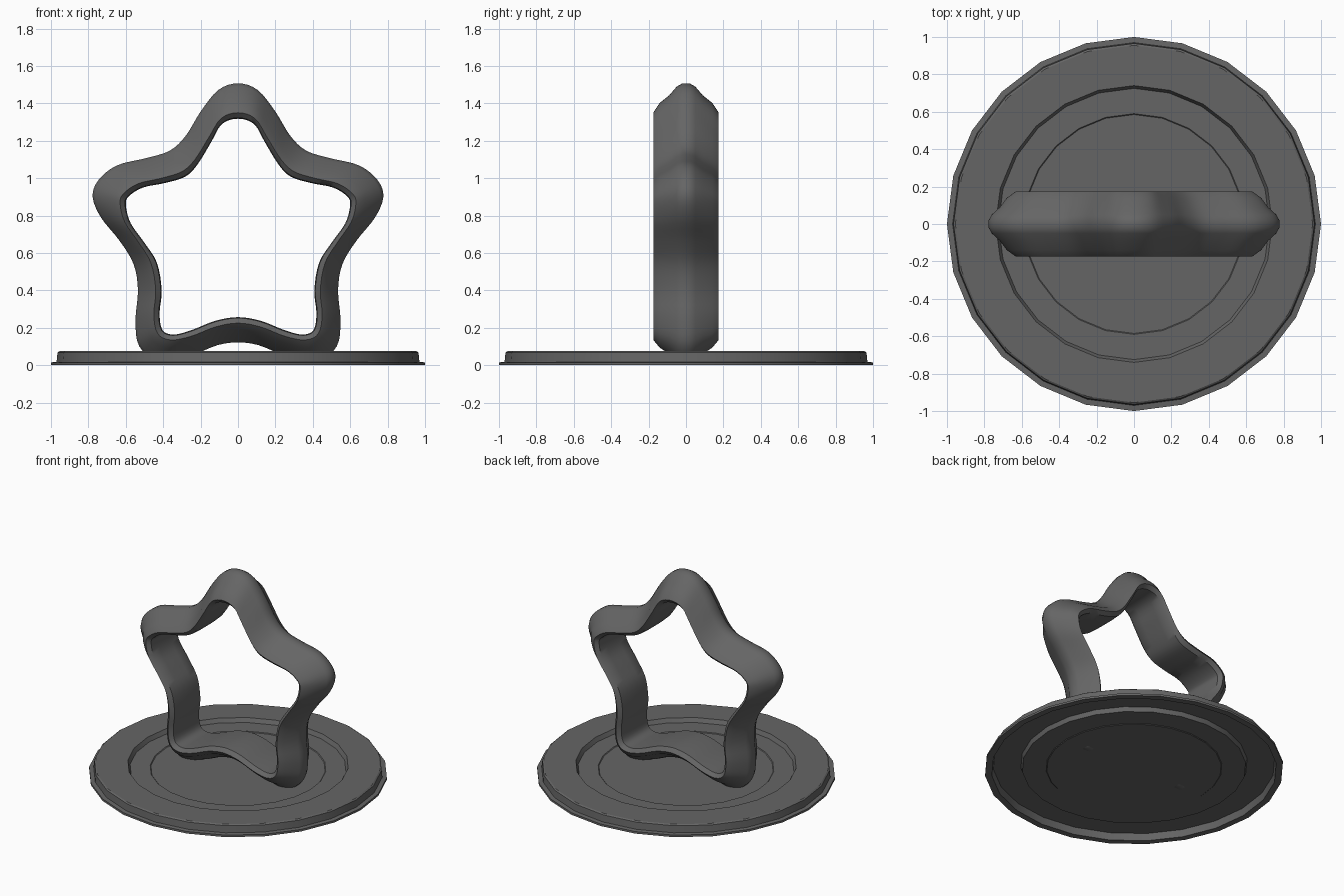
import bpy
import bmesh
import math
from mathutils import Vector

default_cube = bpy.data.objects.get("Cube")
if default_cube:
    bpy.data.objects.remove(default_cube, do_unlink=True)

# Single dark grey material
grey = bpy.data.materials.new("dark_grey")
grey.use_nodes = True
colour = (0.13, 0.13, 0.13, 1)
grey.diffuse_color = colour
grey.node_tree.nodes["Principled BSDF"].inputs["Base Color"].default_value = colour


def loft(name, sections, close_section, smooth_angle):
    """Skin a closed loop of matching cross-sections."""
    bm = bmesh.new()
    rings = [[bm.verts.new(p) for p in section] for section in sections]
    size = len(rings[0])
    steps = size if close_section else size - 1
    for i, ring in enumerate(rings):
        following = rings[(i + 1) % len(rings)]
        for j in range(steps):
            k = (j + 1) % size
            bm.faces.new((ring[j], ring[k], following[k], following[j]))
    bmesh.ops.remove_doubles(bm, verts=bm.verts[:], dist=0.0001)
    bmesh.ops.recalc_face_normals(bm, faces=bm.faces[:])
    mesh = bpy.data.meshes.new(name)
    bm.to_mesh(mesh)
    bm.free()
    mesh.materials.append(grey)
    obj = bpy.data.objects.new(name, mesh)
    bpy.context.collection.objects.link(obj)
    bpy.ops.object.select_all(action='DESELECT')
    obj.select_set(True)
    bpy.context.view_layer.objects.active = obj
    bpy.ops.object.shade_smooth_by_angle(angle=math.radians(smooth_angle))
    return obj


def smooth_loop(points, steps):
    """Catmull-Rom curve through a closed loop of points."""
    result = []
    n = len(points)
    for i in range(n):
        a, b, c, d = (points[(i + k) % n] for k in (-1, 0, 1, 2))
        for s in range(steps):
            t = s / steps
            result.append(0.5 * (2 * b + (c - a) * t
                                 + (2 * a - 5 * b + 4 * c - d) * t ** 2
                                 + (3 * b - a - 3 * c + d) * t ** 3))
    return result


def mirrored(half):
    """Complete a half outline that starts and ends on the centre line."""
    right = [Vector(p) for p in half]
    return right + [Vector((-p.x, p.y)) for p in reversed(right[1:-1])]


# Base: thin pressed dish with a rim flange and a sunken centre
dish_profile = [(0, .04), (.585, .04), (.59, .045), (.725, .045), (.74, .075),
                (.955, .075), (.965, .068), (.97, .018), (1, .015), (1, 0),
                (.955, 0), (.945, .05), (.76, .05), (.75, .018), (.59, .018),
                (.585, .014), (0, .014)]
SIDES = 24
dish = []
for i in range(SIDES):
    angle = math.tau * i / SIDES
    dish.append([(r * math.cos(angle), r * math.sin(angle), z)
                 for r, z in dish_profile])
loft("base_dish", dish, False, 30)

# Star band: side edge outline and outer ridge outline, top to bottom
edge_half = [(0, 1.35), (.09, 1.32), (.155, 1.22), (.23, 1.1), (.3, 1.035),
             (.41, 1), (.535, .97), (.615, .915), (.63, .86), (.605, .765),
             (.53, .655), (.465, .545), (.44, .4), (.45, .27), (.43, .17),
             (.36, .135), (.25, .155), (.12, .205), (0, .225)]
ridge_half = [(0, 1.51), (.105, 1.475), (.2, 1.36), (.28, 1.23), (.365, 1.15),
              (.49, 1.11), (.65, 1.07), (.75, .99), (.78, .9), (.735, .79),
              (.635, .665), (.56, .54), (.537, .4), (.55, .24), (.53, .1),
              (.42, .008), (.25, .05), (.11, .105), (0, .12)]
edge = smooth_loop(mirrored(edge_half), 4)
ridge = smooth_loop(mirrored(ridge_half), 4)

# Cross-section: depth, and share of the way from edge to ridge
outer = [(.175, 0), (.14, .33), (.09, .58), (.05, .87), (.02, .98)]
outer += [(-y, k) for y, k in reversed(outer)]
section = outer + [(-.15, -.17), (-.07, -.2), (.07, -.2), (.15, -.17)]
star = []
for e, r in zip(edge, ridge):
    ring = []
    for y, k in section:
        p = e.lerp(r, k) if k >= 0 else e + (r - e).normalized() * k * .16
        ring.append((p.x, y, p.y))
    star.append(ring)
loft("star_band", star, True, 40)
